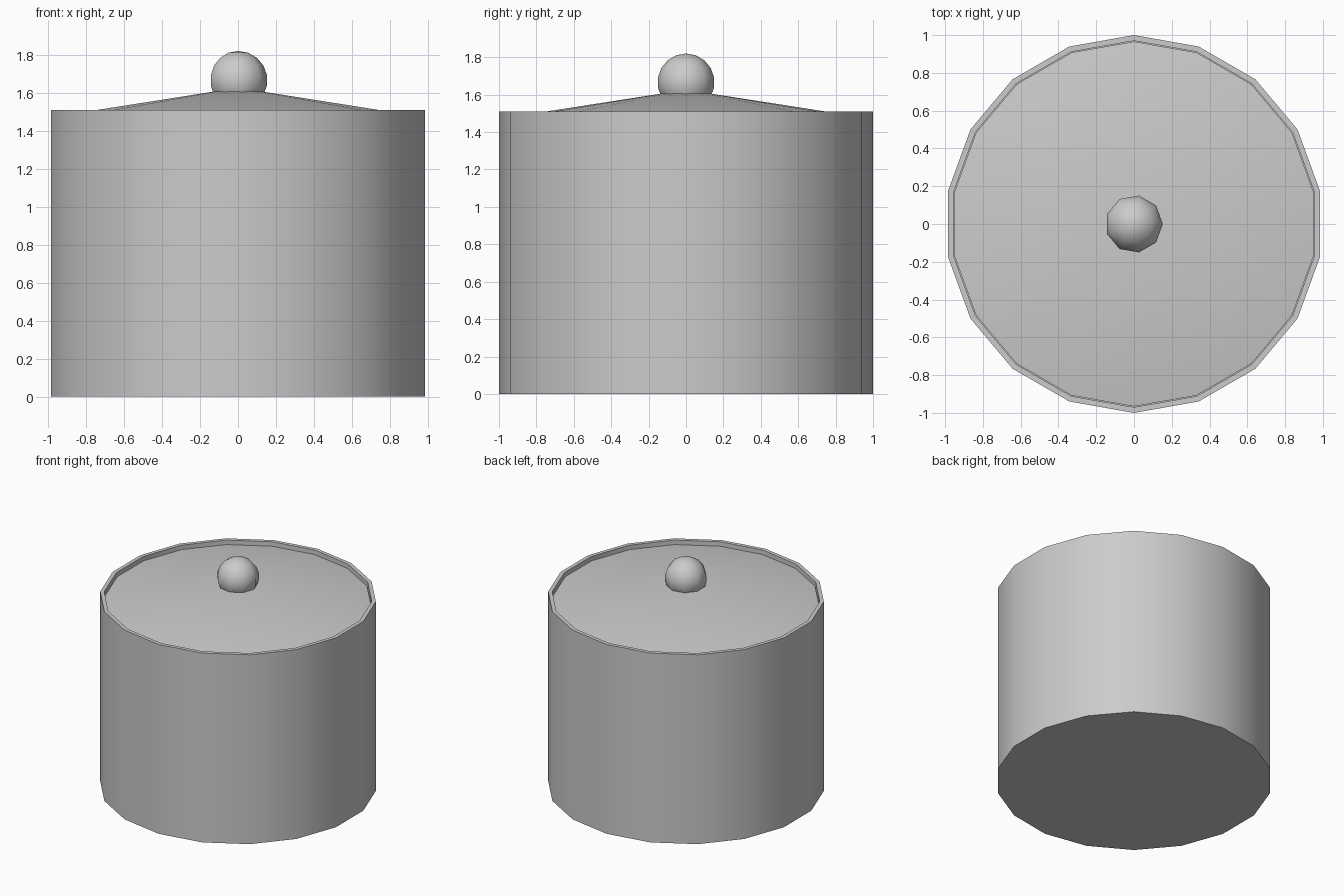
import bpy, bmesh, math

if "Cube" in bpy.data.objects:
    bpy.data.objects.remove(bpy.data.objects["Cube"])

SIDES = 18


def lathe(name, profile, sides, start=0.0, angle=30):
    """Spin an (r, z) profile about z; points with r = 0 become poles."""
    bm = bmesh.new()
    rings = []
    for r, z in profile:
        if r == 0:
            rings.append([bm.verts.new((0, 0, z))] * sides)
        else:
            rings.append([bm.verts.new((r * math.cos(start + math.tau * i / sides),
                                        r * math.sin(start + math.tau * i / sides), z))
                          for i in range(sides)])
    for a, b in zip(rings, rings[1:]):
        for i in range(sides):
            j = (i + 1) % sides
            bm.faces.new(list(dict.fromkeys((a[i], a[j], b[j], b[i]))))
    bmesh.ops.recalc_face_normals(bm, faces=bm.faces)
    mesh = bpy.data.meshes.new(name)
    bm.to_mesh(mesh)
    bm.free()
    obj = bpy.data.objects.new(name, mesh)
    bpy.context.collection.objects.link(obj)
    bpy.ops.object.select_all(action='DESELECT')
    obj.select_set(True)
    bpy.context.view_layer.objects.active = obj
    bpy.ops.object.shade_smooth_by_angle(angle=math.radians(angle))
    return obj


# Hollow pot with a thin wall and floor
lathe("pot", [(0, 0), (1, 0), (1, 1.51), (0.97, 1.51), (0.97, 0.03), (0, 0.03)],
      SIDES, math.pi / 2)

# Shallow conical lid sunk just inside the rim
lathe("lid", [(0, 1.45), (0.966, 1.45), (0.966, 1.476), (0, 1.626)],
      SIDES, math.pi / 2)

# Round knob, a nine-sided sphere
R, RINGS, CENTRE = 0.155, 9, 1.665
knob = [(0 if k in (0, RINGS) else R * math.sin(math.pi * k / RINGS),
         CENTRE - R * math.cos(math.pi * k / RINGS)) for k in range(RINGS + 1)]
lathe("lid_knob", knob, 9, 0, 60)
